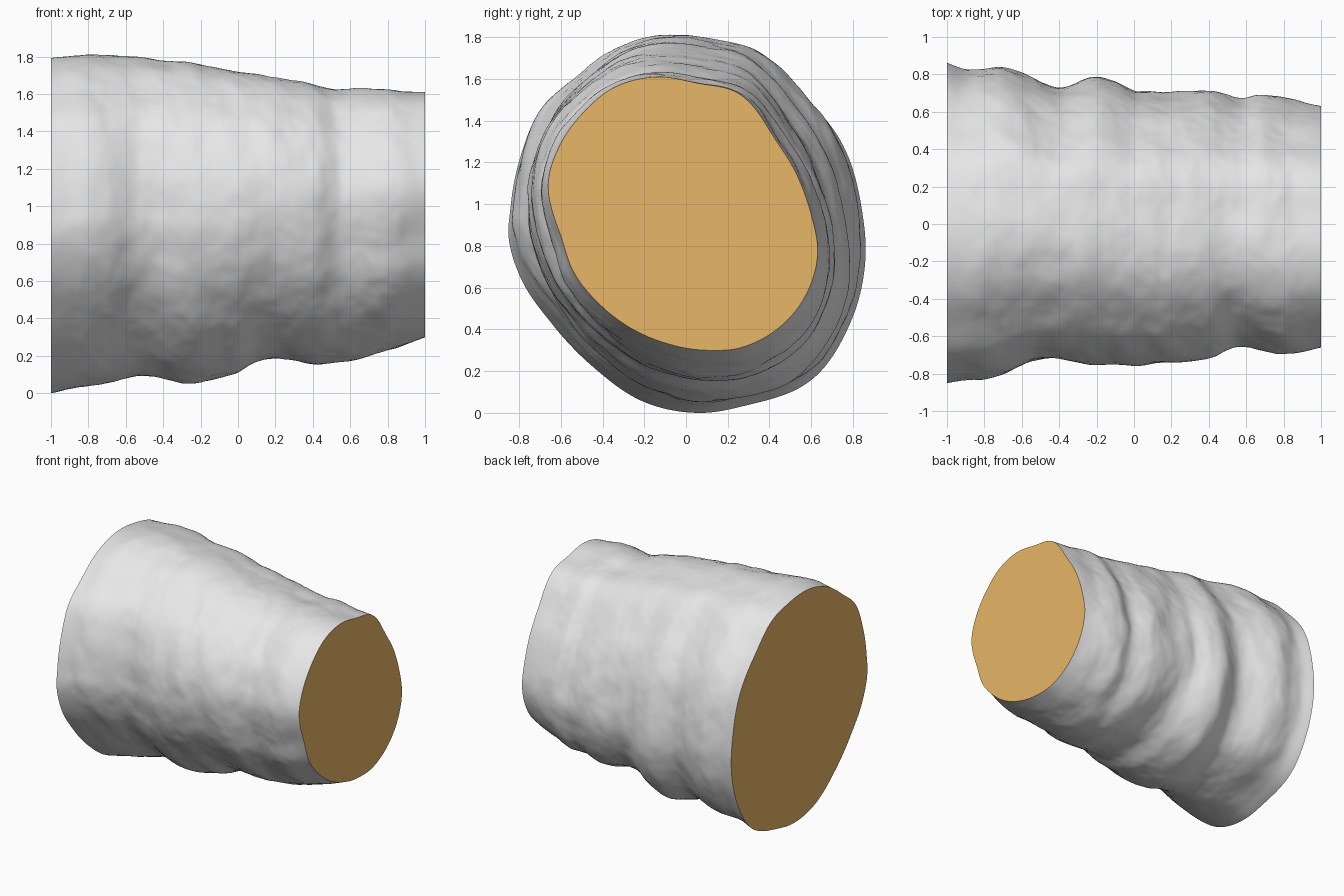
import bpy
import bmesh
import math
from mathutils import Vector, noise

RINGS = 150      # rings along the log
SIDES = 180      # points around each ring

# Outlines of the two sawn ends, as (y, z) points
WIDE_END = [(.86, .75), (.84, 1), (.75, 1.3), (.55, 1.55), (.35, 1.73), (.15, 1.79),
            (-.1, 1.81), (-.35, 1.74), (-.55, 1.6), (-.71, 1.46), (-.8, 1.25),
            (-.85, 1), (-.86, .85), (-.8, .65), (-.65, .43), (-.45, .22),
            (-.2, .05), (.07, 0), (.3, .04), (.6, .16), (.78, .42)]
NARROW_END = [(.63, .75), (.6, .95), (.54, 1.12), (.42, 1.32), (.25, 1.53), (.05, 1.58),
              (-.15, 1.61), (-.35, 1.56), (-.5, 1.44), (-.62, 1.27), (-.67, 1.1),
              (-.61, .85), (-.55, .68), (-.4, .5), (-.15, .35), (.1, .3),
              (.25, .31), (.42, .39), (.56, .54)]

# Extents of the log along its length, as (x, value) points
TOP = [(-1, 1.79), (-.8, 1.81), (-.3, 1.77), (0, 1.72), (.3, 1.67), (.6, 1.63), (1, 1.61)]
BOTTOM = [(-1, 0), (-.75, .05), (-.45, .09), (-.24, .055), (-.03, .1), (.12, .17),
          (.5, .16), (.75, .21), (1, .3)]
BACK = [(-1, .86), (-.9, .83), (-.7, .84), (-.4, .735), (-.2, .79), (-.1, .77),
        (.03, .71), (.4, .715), (.57, .665), (.7, .69), (1, .63)]
FRONT = [(-1, -.85), (-.7, -.8), (-.52, -.73), (-.2, -.76), (.15, -.75),
         (.4, -.72), (.55, -.66), (.8, -.7), (1, -.66)]


def make_material(name, colour):
    material = bpy.data.materials.new(name)
    material.use_nodes = True
    material.diffuse_color = colour
    shader = material.node_tree.nodes["Principled BSDF"]
    shader.inputs["Base Color"].default_value = colour
    shader.inputs["Roughness"].default_value = 0.9
    return material


def smooth_curve(points, t):
    """Cubic interpolation through sorted (position, value) points."""
    last = len(points) - 1

    def slope(i):
        a, b = points[max(i - 1, 0)], points[min(i + 1, last)]
        return (b[1] - a[1]) / (b[0] - a[0])

    i = 0
    while i < last - 1 and t > points[i + 1][0]:
        i += 1
    (start, a), (end, b) = points[i], points[i + 1]
    span = end - start
    u = (t - start) / span
    ease = u * u * (3 - 2 * u)
    bend = u * (1 - u) * ((1 - u) * slope(i) - u * slope(i + 1)) * span
    return a + (b - a) * ease + bend


def polar_outline(outline):
    """Fit an outline to a unit box and return (angle, radius) points, wrapped."""
    ys, zs = zip(*outline)
    middle_y, middle_z = (max(ys) + min(ys)) / 2, (max(zs) + min(zs)) / 2
    half_y, half_z = (max(ys) - min(ys)) / 2, (max(zs) - min(zs)) / 2
    polar = []
    for y, z in outline:
        v, w = (y - middle_y) / half_y, (z - middle_z) / half_z
        polar.append((math.atan2(w, v) % math.tau, math.hypot(v, w)))
    polar.sort()
    before = [(angle - math.tau, radius) for angle, radius in polar[-3:]]
    after = [(angle + math.tau, radius) for angle, radius in polar[:3]]
    return before + polar + after


def bark_relief(point):
    """Ring-like ridges with finer lumps over them, fading out at the cuts."""
    x, y, z = point
    ridges = noise.noise(Vector((x * 5 + z, y * 1.6, z * 1.6)))
    lumps = noise.noise(Vector((x * 8, y * 6, z * 6)))
    grain = noise.noise(point * 18)
    fade = min(1, (1 - abs(x)) * 6)
    return fade * (0.014 * ridges + 0.008 * lumps + 0.003 * grain)


# Radius around the log at each end
angles = [math.tau * i / SIDES for i in range(SIDES)]
wide_shape, narrow_shape = polar_outline(WIDE_END), polar_outline(NARROW_END)
wide = [smooth_curve(wide_shape, angle) for angle in angles]
narrow = [smooth_curve(narrow_shape, angle) for angle in angles]

# Bark: rings lofted from the wide end to the narrow end
bm = bmesh.new()
rings = []
for r in range(RINGS + 1):
    blend = r / RINGS
    x = 2 * blend - 1
    top, bottom = smooth_curve(TOP, x), smooth_curve(BOTTOM, x)
    back, front = smooth_curve(BACK, x), smooth_curve(FRONT, x)
    ring = []
    for angle, a, b in zip(angles, wide, narrow):
        radius = a + (b - a) * blend
        outward = Vector((0, math.cos(angle), math.sin(angle)))
        point = Vector((x,
                        (back + front) / 2 + outward.y * radius * (back - front) / 2,
                        (top + bottom) / 2 + outward.z * radius * (top - bottom) / 2))
        ring.append(bm.verts.new(point + outward * bark_relief(point)))
    rings.append(ring)

for ring, following in zip(rings, rings[1:]):
    for i in range(SIDES):
        j = (i + 1) % SIDES
        face = bm.faces.new((ring[i], ring[j], following[j], following[i]))
        face.smooth = True

# Sawn ends: flat wood faces with sharp rims
for ring in (rings[0], rings[-1]):
    cut = bm.faces.new(ring)
    cut.material_index = 1
    for edge in cut.edges:
        edge.smooth = False
bmesh.ops.recalc_face_normals(bm, faces=bm.faces)

default_cube = bpy.data.objects.get("Cube")
if default_cube:
    bpy.data.objects.remove(default_cube)

mesh = bpy.data.meshes.new("log")
bm.to_mesh(mesh)
bm.free()
mesh.materials.append(make_material("grey bark", (0.8, 0.8, 0.8, 1)))
mesh.materials.append(make_material("cut wood", (0.85, 0.5, 0.14, 1)))
log = bpy.data.objects.new("log", mesh)
bpy.context.collection.objects.link(log)
